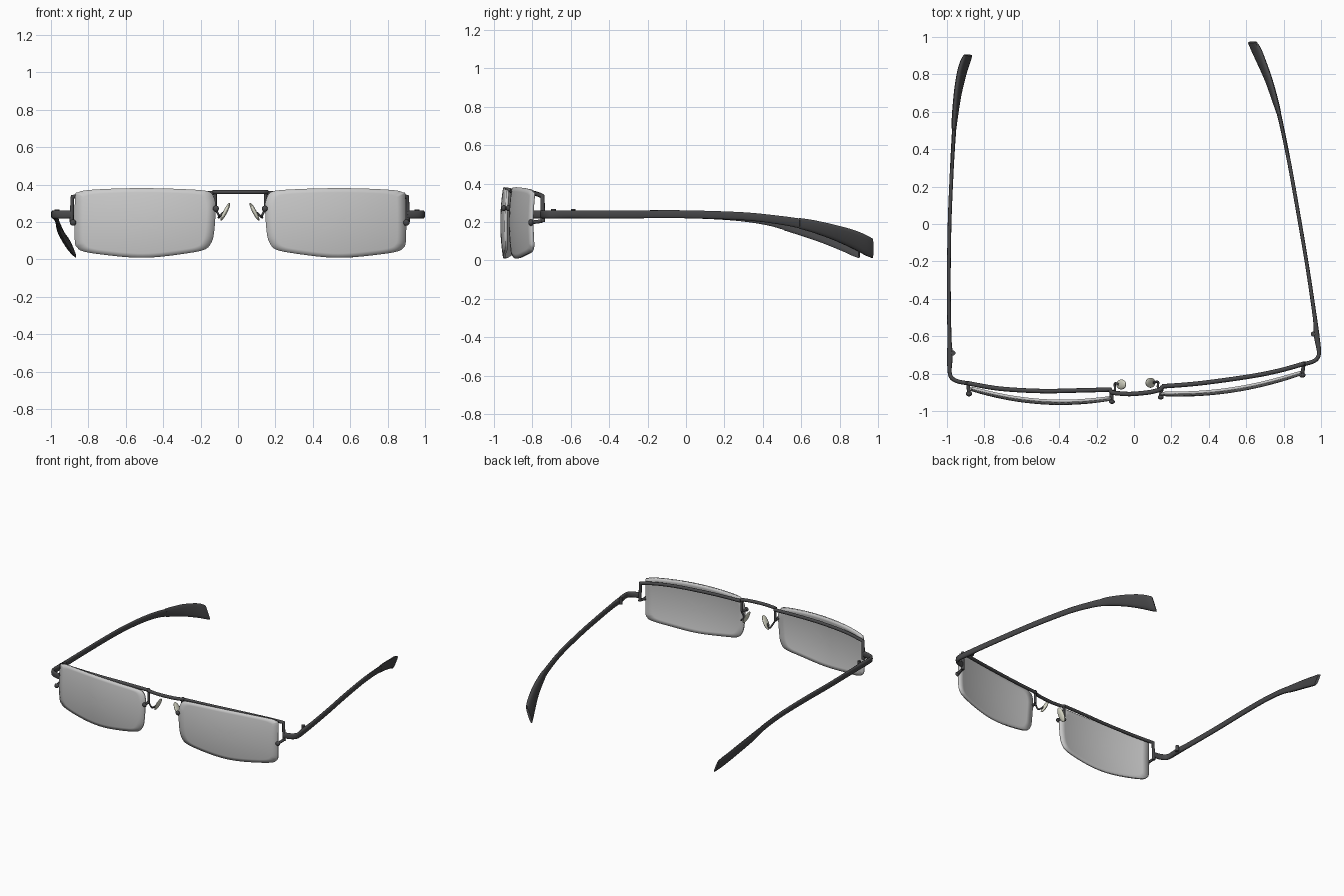
import bpy, bmesh, math
from mathutils import Vector

if "Cube" in bpy.data.objects:
    bpy.data.objects.remove(bpy.data.objects["Cube"])


def material(name, rgb):
    m = bpy.data.materials.new(name)
    m.diffuse_color = (*rgb, 1)
    m.use_nodes = True
    m.node_tree.nodes["Principled BSDF"].inputs["Base Color"].default_value = m.diffuse_color
    return m


DARK = material("dark_metal", (0.065, 0.065, 0.068))
PALE = material("pale_silicone", (0.72, 0.72, 0.6))


def smooth_path(pts, n=6, closed=False):
    """Catmull-Rom through points of any dimension."""
    p = [Vector(q) for q in pts]
    k, out = len(p), []
    get = (lambda i: p[i % k]) if closed else (lambda i: p[max(0, min(k - 1, i))])
    for i in range(k if closed else k - 1):
        a, b, c, d = (get(i + j) for j in (-1, 0, 1, 2))
        for s in range(n):
            t = s / n
            out.append(0.5 * (2 * b + (c - a) * t + (2 * a - 5 * b + 4 * c - d) * t * t
                              + (3 * b - a - 3 * c + d) * t ** 3))
    return out if closed else out + [p[-1]]


def finish(name, bm, mat=None, angle=40):
    bmesh.ops.recalc_face_normals(bm, faces=bm.faces)
    me = bpy.data.meshes.new(name)
    bm.to_mesh(me)
    bm.free()
    ob = bpy.data.objects.new(name, me)
    bpy.context.collection.objects.link(ob)
    if mat:
        me.materials.append(mat)
    bpy.context.view_layer.objects.active = ob
    ob.select_set(True)
    bpy.ops.object.shade_smooth_by_angle(angle=math.radians(angle))
    ob.select_set(False)
    return ob


def wire(name, pts, r=0.012):
    cu = bpy.data.curves.new(name, 'CURVE')
    cu.dimensions = '3D'
    cu.bevel_depth, cu.bevel_resolution, cu.use_fill_caps = r, 3, True
    sp = cu.splines.new('POLY')
    sp.points.add(len(pts) - 1)
    for p, q in zip(sp.points, pts):
        p.co = (*q, 1)
    cu.materials.append(DARK)
    bpy.context.collection.objects.link(bpy.data.objects.new(name, cu))


def ellipsoid(name, loc, radii, mat, tilt=0):
    bm = bmesh.new()
    bmesh.ops.create_uvsphere(bm, u_segments=20, v_segments=12, radius=1)
    ob = finish(name, bm, mat)
    ob.location, ob.scale, ob.rotation_euler = loc, radii, (0, tilt, 0)


def blade(name, pts, sides=14):
    """Sweep upright rounded sections; point = x, y, z, width, height, lean."""
    path, bm, rings = smooth_path(pts), bmesh.new(), []
    for i, p in enumerate(path):
        t = path[min(i + 1, len(path) - 1)] - path[max(i - 1, 0)]
        side = Vector((t[1], -t[0], 0)).normalized()
        up = Vector((p[5], 0, 1))
        ring = []
        for k in range(sides):
            a = math.tau * k / sides
            c, s = (math.copysign(abs(f(a)) ** 0.7, f(a)) for f in (math.cos, math.sin))
            ring.append(bm.verts.new(Vector(p[:3]) + side * c * p[3] / 2 + up * s * p[4] / 2))
        rings.append(ring)
    for a, b in zip(rings, rings[1:]):
        for k in range(sides):
            bm.faces.new((a[k], a[k - 1], b[k - 1], b[k]))
    bm.faces.new(rings[0])
    bm.faces.new(rings[-1])
    finish(name, bm, DARK)


# Lenses: rounded outline (outer edge at u=-1, inner at u=1), bowed about both axes
OUTLINE = [(-.985, .33), (-.94, .358), (-.8, .37), (-.4, .378), (0, .38), (.4, .377), (.8, .369),
           (.93, .356), (.985, .32), (1, .27), (.975, .14), (.93, .085), (.84, .053), (.6, .034),
           (.15, .013), (-.2, .012), (-.6, .027), (-.85, .042), (-.95, .062), (-.99, .11)]


def lens(name, x_out, x_in, y_out, y_mid, y_in):
    def point(u, z):
        y = y_mid + u * (y_in - y_out) / 2 + u * u * ((y_in + y_out) / 2 - y_mid)
        return ((x_out + x_in) / 2 + u * (x_in - x_out) / 2, y + 0.015 * ((z - .195) / .185) ** 2, z)
    outline, bm = smooth_path(OUTLINE, 4, True), bmesh.new()
    steps, rings = 8, []
    for k in range(1, steps + 1):
        f = k / steps
        rings.append([bm.verts.new(point(u * f, .195 + (z - .195) * f)) for u, z in outline])
    n, mid = len(outline), bm.verts.new(point(0, .195))
    for k in range(n):
        bm.faces.new((mid, rings[0][k - 1], rings[0][k]))
        for a, b in zip(rings, rings[1:]):
            bm.faces.new((a[k - 1], b[k - 1], b[k], a[k]))
    ob = finish(name, bm)
    mod = ob.modifiers.new("thickness", 'SOLIDIFY')
    mod.thickness, mod.offset = 0.014, 0


lens("left_lens", -.875, -.12, -.885, -.957, -.937)
lens("right_lens", .90, .145, -.80, -.895, -.913)

# Brow bars: run behind the lens top, turn down at the outer end and clip forward
left_bar = smooth_path([(-.12, -.885, .355), (-.3, -.89, .357), (-.5, -.893, .355),
                        (-.72, -.88, .348), (-.885, -.852, .335)])
right_bar = smooth_path([(.15, -.868, .355), (.35, -.852, .357), (.62, -.815, .355),
                         (.78, -.783, .348), (.905, -.748, .335)])
wire("left_brow_bar", left_bar + [(-.89, -.85, .2)])
wire("right_brow_bar", right_bar + [(.908, -.746, .2)])
wire("bridge", [(-.13, -.885, .36), (-.12, -.9, .36)] + smooth_path(
    [(-.10, -.904, .36), (-.02, -.909, .36), (.08, -.9, .36), (.14, -.886, .36)]) + [(.155, -.868, .36)])

# Clips, posts, nose pads and hinges on each side
SIDES = [("left", -1, (-.887, -.855), (-.882, -.908), (-.122, -.893), (-.118, -.95), (-.068, -.858), (-.967, -.69)),
         ("right", 1, (.907, -.75), (.90, -.808), (.148, -.878), (.143, -.926), (.088, -.849), (.958, -.588))]
for s, sg, ob_, of, ib, inf, pad, hinge in SIDES:
    wire(s + "_outer_clip", [(*ob_, .205), (*of, .197)], .01)
    ellipsoid(s + "_outer_screw", (*of, .197), (.017, .014, .017), DARK)
    wire(s + "_inner_post", [(*ib, .36), (*ib, .275)], .009)
    wire(s + "_inner_clip", [(*ib, .272), (*inf, .272)], .01)
    ellipsoid(s + "_inner_screw", (*inf, .272), (.016, .012, .016), DARK)
    ax = ib[0] - sg * .02
    wire(s + "_pad_arm", smooth_path([(*ib, .27), (ax, ib[1] + .005, .235), (ax, pad[1] + .005, .225),
                                      (pad[0] + sg * .012, pad[1], .25)]), .006)
    ellipsoid(s + "_nose_pad", (*pad, .255), (.011, .027, .054), PALE, -sg * math.radians(27))
    wire(s + "_hinge_pin", [(*hinge, .225), (*hinge, .268)], .013)

# Temples: end piece wraps round the corner, then a slim arm
T, H = .022, .042
blade("left_temple", [
    (-.885, -.852, .24, T, H, 0), (-.94, -.842, .24, T, H, 0), (-.975, -.822, .24, T, H, 0),
    (-.986, -.785, .24, T, H, 0), (-.984, -.70, .24, .03, H, 0), (-.987, -.6, .24, T, H, 0),
    (-.99, -.3, .24, .02, H, 0), (-.986, 0, .24, .02, H, 0), (-.976, .25, .228, .02, H, -.05),
    (-.967, .42, .206, .02, .046, -.1), (-.96, .53, .18, .02, .056, -.15)])
blade("right_temple", [
    (.905, -.75, .24, T, H, 0), (.95, -.738, .24, T, H, 0), (.978, -.72, .24, T, H, 0),
    (.989, -.685, .24, T, H, 0), (.977, -.6, .24, .03, H, 0), (.967, -.5, .24, T, H, 0),
    (.93, -.25, .24, .02, H, 0), (.888, 0, .24, .02, H, 0), (.835, .3, .23, .02, H, .05),
    (.795, .5, .208, .02, .046, .1), (.77, .61, .189, .02, .054, .15)])

# Temple tips: flattened paddles dropping to the ground
blade("left_temple_tip", [
    (-.962, .51, .185, .022, .058, -.15), (-.957, .58, .168, .028, .068, -.2),
    (-.942, .70, .136, .03, .085, -.3), (-.92, .81, .099, .03, .099, -.38),
    (-.901, .87, .075, .027, .105, -.4), (-.887, .903, .059, .018, .097, -.4)])
blade("right_temple_tip", [
    (.775, .59, .193, .022, .056, .15), (.755, .66, .178, .028, .066, .2),
    (.72, .77, .146, .03, .082, .3), (.68, .87, .11, .03, .1, .36),
    (.652, .935, .08, .027, .108, .4), (.632, .972, .062, .018, .103, .4)])
